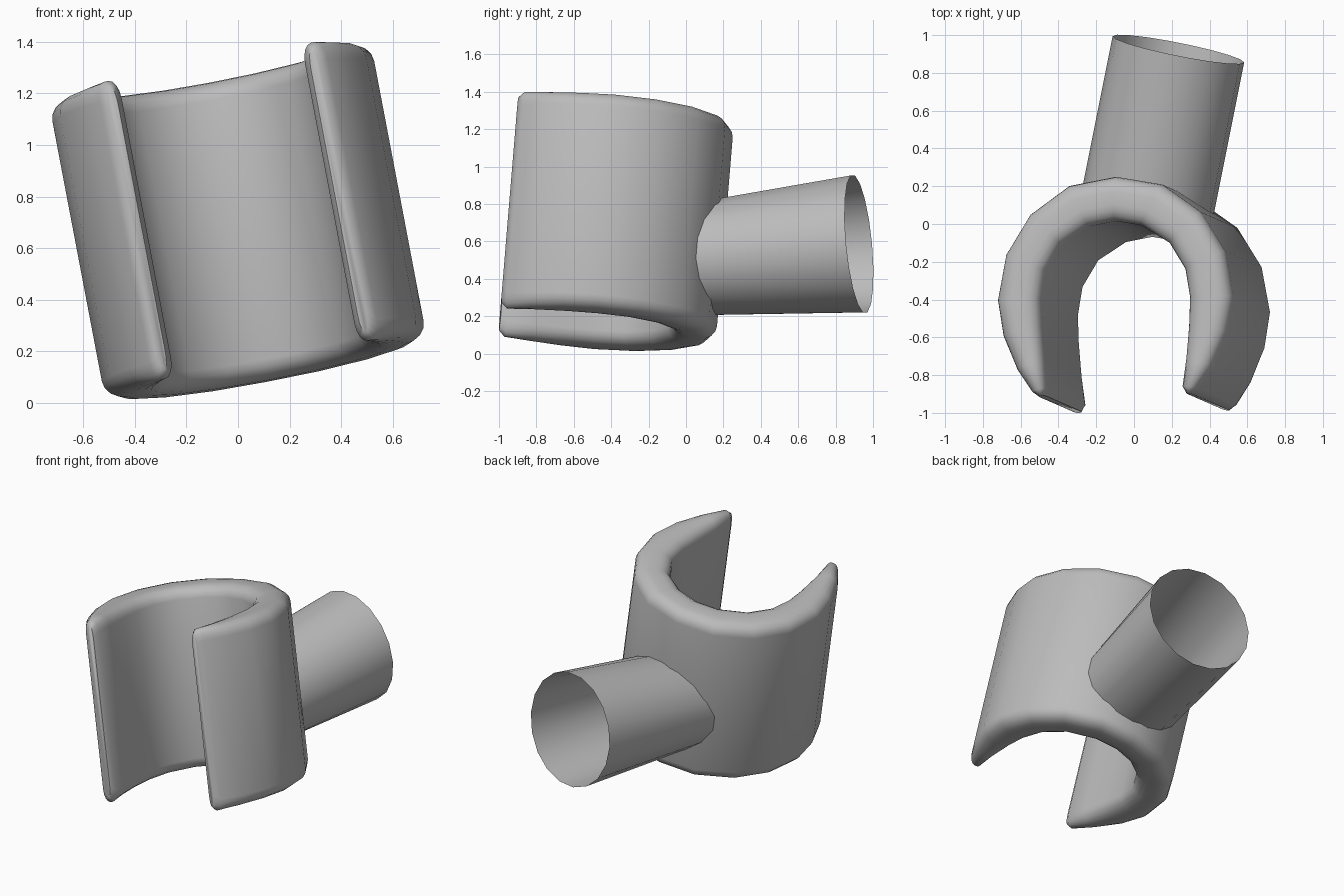
import bpy, bmesh, math
from mathutils import Vector

cube = bpy.data.objects.get("Cube")
if cube:
    bpy.data.objects.remove(cube, do_unlink=True)

grey = bpy.data.materials.new("plain_grey")
grey.use_nodes = True
COLOUR = (0.5, 0.5, 0.5, 1)
grey.diffuse_color = COLOUR
grey.node_tree.nodes["Principled BSDF"].inputs["Base Color"].default_value = COLOUR


def loft(name, rings, capped):
    """Skin a list of closed rings with quads, smooth shaded."""
    bm = bmesh.new()
    loops = [[bm.verts.new(p) for p in ring] for ring in rings]
    for a, b in zip(loops, loops[1:]):
        for i in range(len(a)):
            j = (i + 1) % len(a)
            bm.faces.new((a[i], a[j], b[j], b[i]))
    if capped:
        bm.faces.new(loops[0])
        bm.faces.new(loops[-1])
    bmesh.ops.recalc_face_normals(bm, faces=bm.faces)
    mesh = bpy.data.meshes.new(name)
    bm.to_mesh(mesh)
    bm.free()
    mesh.materials.append(grey)
    obj = bpy.data.objects.new(name, mesh)
    bpy.context.collection.objects.link(obj)
    bpy.ops.object.select_all(action='DESELECT')
    obj.select_set(True)
    bpy.context.view_layer.objects.active = obj
    bpy.ops.object.shade_smooth_by_angle(angle=math.radians(50))
    return obj


# Tilted frame of the clip
axis = Vector((-0.19, 0.083, 1)).normalized()
side = (Vector((1, 0, 0)) - axis * axis.x).normalized()
back = axis.cross(side)
centre = Vector((0, -0.435, 0.705))
HALF = 0.59

# Clip: half outline from the back to the tip, outer and inner points paired
outer = [(0, .645), (.25, .6), (.46, .45), (.59, .24), (.635, 0),
         (.605, -.19), (.53, -.37), (.45, -.49), (.415, -.517)]
inner = [(0, .41), (.14, .385), (.29, .29), (.375, .15), (.4, 0),
         (.395, -.15), (.38, -.33), (.362, -.475), (.38, -.512)]
pairs = [(Vector(o), Vector(i)) for o, i in zip(outer, inner)]
flip = lambda p: Vector((-p.x, p.y))
path = [(flip(o), flip(i)) for o, i in pairs[:0:-1]] + pairs


def clip_section(o, i, half):
    """Rounded rectangle spanning the wall from outer to inner point."""
    mid, t = (o + i) / 2, (o - i).length / 2
    n = (o - i).normalized()
    rn, rw = min(0.085, t * 0.85), 0.075
    ring = []
    for quarter, (sn, sw) in enumerate([(1, 1), (-1, 1), (-1, -1), (1, -1)]):
        for k in range(5):
            a = (quarter + k / 4) * math.pi / 2
            p = mid + n * (sn * (t - rn) + rn * math.cos(a))
            h = sw * (half - rw) + rw * math.sin(a)
            ring.append(centre + side * p.x + back * p.y + axis * h)
    return ring


last = len(path) - 1
loft("clip", [clip_section(o, i, HALF - (0.03 if k in (0, last) else 0))
              for k, (o, i) in enumerate(path)], True)

# Tube: open thin pipe, flattened slightly where it enters the clip
tube_end = Vector((0.235, 0.925, 0.587))
tube_dir = Vector((0.2, 1, 0.095)).normalized()
across = tube_dir.cross(Vector((0, 0, 1))).normalized()
up = across.cross(tube_dir)


def tube_ring(distance, width, height, n=18):
    c = tube_end - tube_dir * distance
    angles = [2 * math.pi * k / n for k in range(n)]
    return [c + across * width * math.cos(a) + up * height * math.sin(a) for a in angles]


loft("tube", [tube_ring(0, 0.355, 0.373), tube_ring(0.94, 0.355, 0.3)], False)
